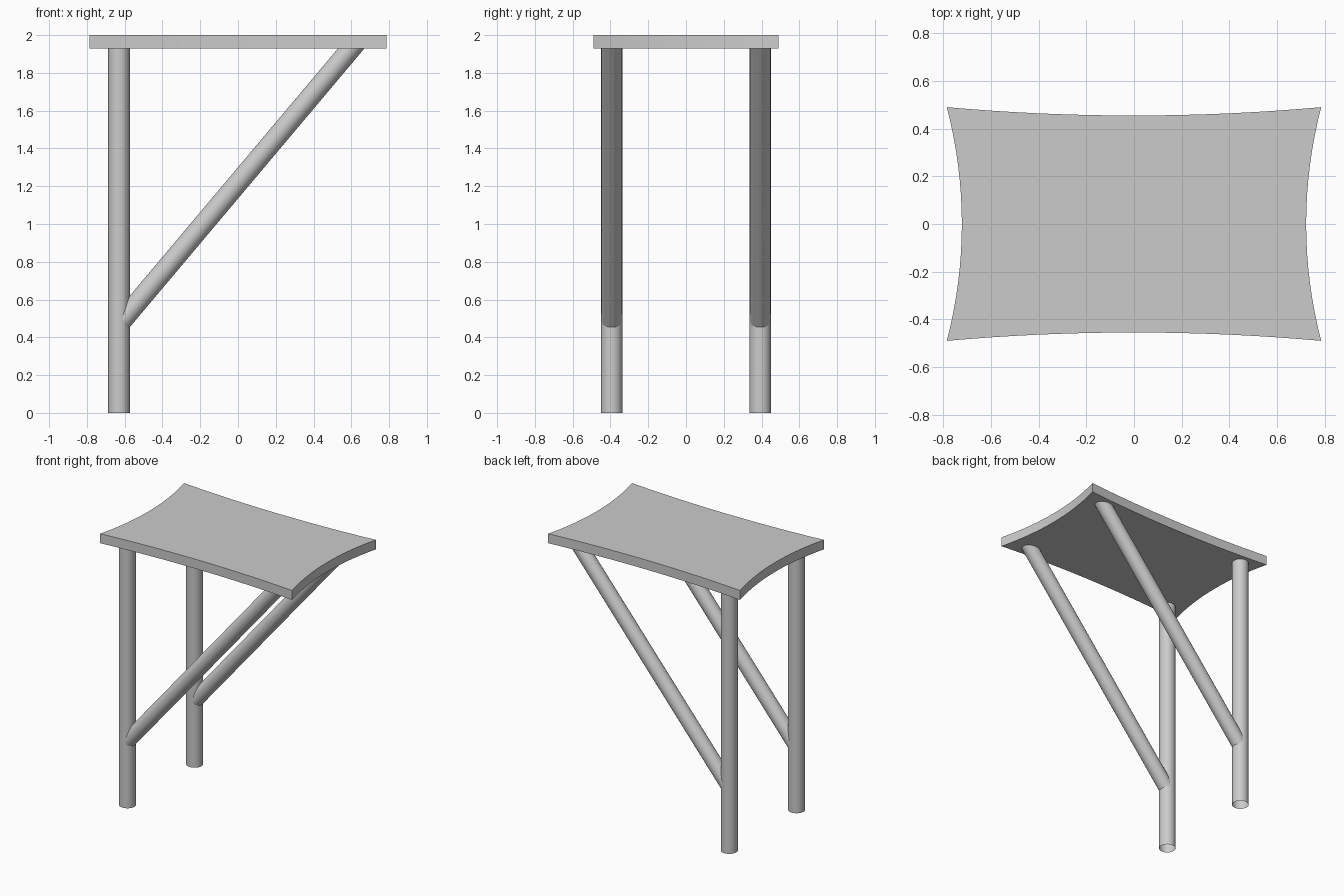
import bpy
import bmesh
import math
from mathutils import Matrix, Vector

cube = bpy.data.objects.get("Cube")
if cube:
    bpy.data.objects.remove(cube, do_unlink=True)

grey = bpy.data.materials.new("plain grey")
grey.use_nodes = True
COLOUR = (0.6, 0.6, 0.6, 1)
grey.diffuse_color = COLOUR
grey.node_tree.nodes["Principled BSDF"].inputs["Base Color"].default_value = COLOUR

TOP, UNDERSIDE = 2.0, 1.93
POST_X, SIDE_Y = -0.63, 0.393


def finish(name, bm):
    mesh = bpy.data.meshes.new(name)
    bm.to_mesh(mesh)
    bm.free()
    mesh.materials.append(grey)
    obj = bpy.data.objects.new(name, mesh)
    bpy.context.collection.objects.link(obj)
    bpy.ops.object.select_all(action="DESELECT")
    obj.select_set(True)
    bpy.context.view_layer.objects.active = obj
    bpy.ops.object.shade_smooth_by_angle(angle=math.radians(30))
    return obj


def tube(name, start, end, radius):
    """Open round tube, trimmed flush with the underside of the top."""
    start, end = Vector(start), Vector(end)
    axis = end - start
    turn = axis.to_track_quat("Z", "Y").to_matrix().to_4x4()
    bm = bmesh.new()
    bmesh.ops.create_cone(bm, cap_ends=False, segments=32, radius1=radius,
                          radius2=radius, depth=axis.length,
                          matrix=Matrix.Translation((start + end) / 2) @ turn)
    bmesh.ops.bisect_plane(bm, geom=bm.verts[:] + bm.edges[:] + bm.faces[:],
                           plane_co=(0, 0, UNDERSIDE), plane_no=(0, 0, 1),
                           clear_outer=True)
    return finish(name, bm)


# Top slab with four inward-curving edges
corners = [Vector(c) for c in ((-0.785, -0.49), (0.785, -0.49),
                               (0.785, 0.49), (-0.785, 0.49))]
sag = (0.035, 0.063)
STEPS = 16
bm = bmesh.new()
outline = []
for i, a in enumerate(corners):
    b = corners[(i + 1) % 4]
    inward = -((a + b) / 2).normalized() * sag[i % 2]
    for s in range(STEPS):
        t = s / STEPS
        p = a.lerp(b, t) + inward * 4 * t * (1 - t)
        outline.append(bm.verts.new((p.x, p.y, UNDERSIDE)))
base = bm.faces.new(outline)
raised = bmesh.ops.extrude_face_region(bm, geom=[base], use_keep_orig=True)
bmesh.ops.translate(bm, vec=(0, 0, TOP - UNDERSIDE),
                    verts=[g for g in raised["geom"] if isinstance(g, bmesh.types.BMVert)])
bmesh.ops.recalc_face_normals(bm, faces=bm.faces[:])
finish("table_top", bm)

# Upright posts and slanted braces on both sides
for side, y in (("right", -SIDE_Y), ("left", SIDE_Y)):
    place = "front" if y < 0 else "back"
    tube(place + "_post", (POST_X, y, 0), (POST_X, y, UNDERSIDE), 0.057)
    tube(place + "_brace", (POST_X, y, 0.469), (0.70, y, 2.049), 0.0535)
